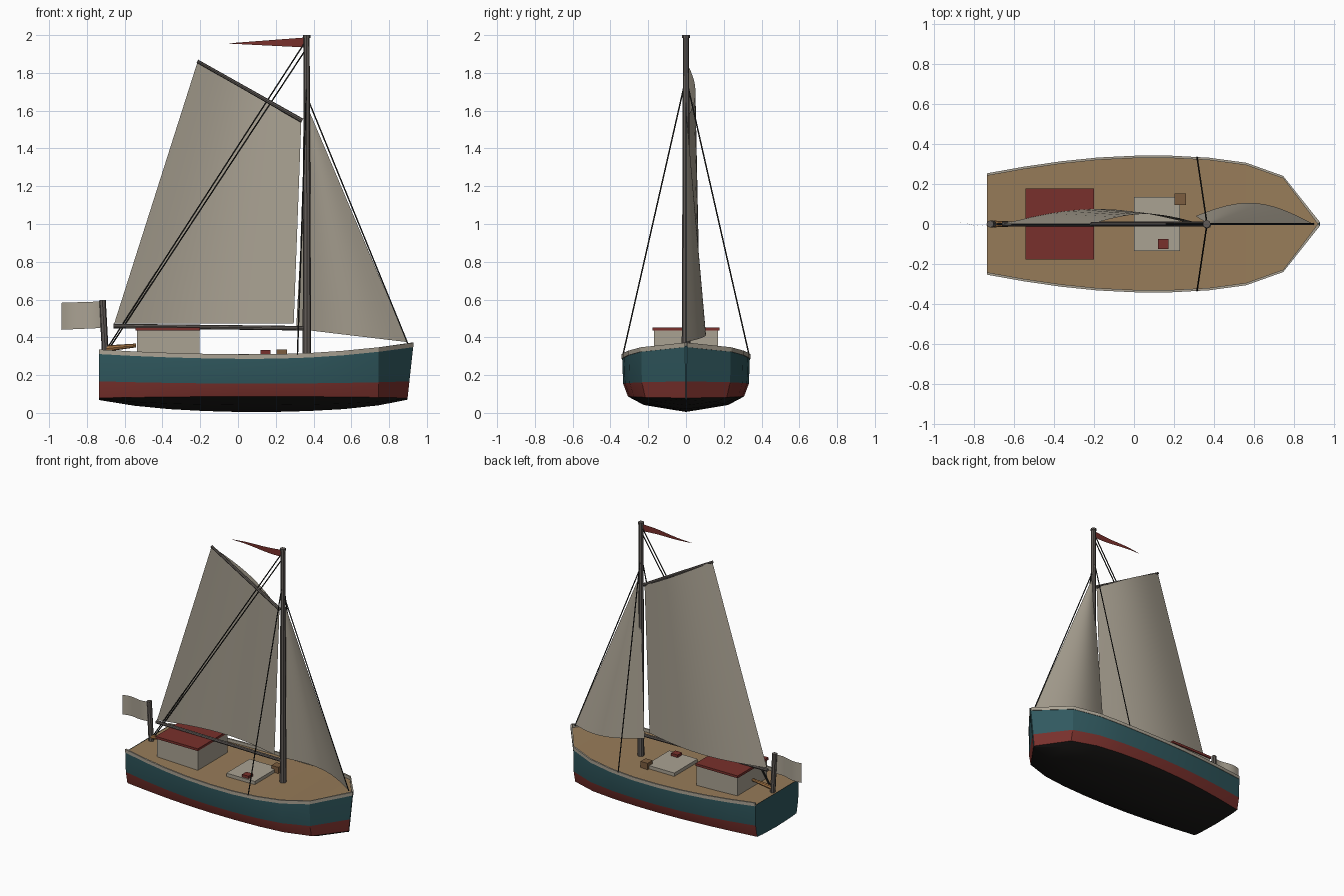
import bpy, bmesh, math
from mathutils import Vector

if "Cube" in bpy.data.objects:
    bpy.data.objects.remove(bpy.data.objects["Cube"])


def material(name, rgb):
    m = bpy.data.materials.new(name)
    m.diffuse_color = (*rgb, 1)
    m.use_nodes = True
    m.node_tree.nodes["Principled BSDF"].inputs["Base Color"].default_value = m.diffuse_color
    return m


TEAL = material("teal_paint", (0.03, 0.10, 0.115))
RED = material("red_paint", (0.19, 0.03, 0.025))
BLACK = material("black_paint", (0.012, 0.011, 0.01))
CREAM = material("cream_paint", (0.40, 0.36, 0.29))
CANVAS = material("canvas", (0.40, 0.36, 0.29))
DECK = material("deck_wood", (0.31, 0.20, 0.10))
WOOD = material("dark_wood", (0.20, 0.11, 0.05))
TILLER = material("tiller_wood", (0.38, 0.18, 0.06))
SPAR = material("spar_grey", (0.12, 0.105, 0.095))
ROPE = material("rope", (0.02, 0.02, 0.018))


def finish(name, bm, mats, smooth=False):
    mesh = bpy.data.meshes.new(name)
    bm.to_mesh(mesh)
    bm.free()
    ob = bpy.data.objects.new(name, mesh)
    bpy.context.collection.objects.link(ob)
    for m in mats:
        mesh.materials.append(m)
    if smooth:
        bpy.ops.object.select_all(action='DESELECT')
        ob.select_set(True)
        bpy.context.view_layer.objects.active = ob
        bpy.ops.object.shade_smooth_by_angle(angle=math.radians(30))
    return ob


def box(name, lo, hi, mat):
    bm = bmesh.new()
    bmesh.ops.create_cube(bm, size=1)
    for v in bm.verts:
        v.co = [lo[i] + (v.co[i] + 0.5) * (hi[i] - lo[i]) for i in range(3)]
    return finish(name, bm, [mat])


def rod(name, a, b, r1, r2, mat, sides=8):
    a, b = Vector(a), Vector(b)
    d = b - a
    bm = bmesh.new()
    bmesh.ops.create_cone(bm, cap_ends=True, segments=sides,
                          radius1=r1, radius2=r2, depth=d.length)
    bm.transform(d.to_track_quat('Z', 'Y').to_matrix().to_4x4())
    bmesh.ops.translate(bm, verts=bm.verts, vec=(a + b) / 2)
    return finish(name, bm, [mat], sides > 6)


def loft(bm, rows, mat_of=lambda j: 0, closed=False):
    """Skin neighbouring rows of points; returns the vertex rows."""
    vs = [[bm.verts.new(p) for p in r] for r in rows]
    n = len(rows[0])
    for r, s in zip(vs, vs[1:]):
        for j in range(n if closed else n - 1):
            k = (j + 1) % n
            f = bm.faces.new((r[j], s[j], s[k], r[k]))
            f.material_index = mat_of(j)
    return vs


# Hull lines: half breadth and keel height at evenly spaced stations
BREADTH = [0.25, 0.283, 0.31, 0.329, 0.338, 0.338, 0.328, 0.303, 0.237, 0.004]
KEEL = [0.068, 0.038, 0.02, 0.01, 0.005, 0.005, 0.01, 0.02, 0.04, 0.07]
STATIONS = [-0.735 + 0.185 * i for i in range(10)]


def sheer(x):
    t = (x - 0.1) / 0.83
    return 0.31 + (0.062 if t > 0 else 0.025) * t * t


def section(i):
    b, k, x = BREADTH[i], KEEL[i], STATIONS[i]
    s = sheer(x)
    t = (x - 0.1) / 0.83
    stripe, chine = 0.155 + 0.012 * t * t, max(0.087 - 0.008 * t * t, k + 0.005)
    half = [(1, s - 0.018), (0.985, stripe), (0.91, chine), (0.66, k + (chine - k) * 0.45), (0, k)]
    pts = []
    for f, z in half:
        rake = 0.033 * (s - z) / 0.3 if i == 9 else 0
        pts.append((x - rake, b * f, z))
    return pts + [(p[0], -p[1], p[2]) for p in reversed(pts[:-1])]


# Hull with waterline stripe and dark bottom
bm = bmesh.new()
rows = loft(bm, [section(i) for i in range(10)], lambda j: [0, 1, 2, 2, 2, 2, 1, 0][j])
bm.faces.new(rows[0])
bm.faces.new(rows[-1])
bmesh.ops.recalc_face_normals(bm, faces=bm.faces)
finish("hull", bm, [TEAL, RED, BLACK], True)

# Deck just below the rail
bm = bmesh.new()
loft(bm, [[(x - (0.01 if i == 9 else 0), s * max(b - 0.003, 0.002), sheer(x) - 0.022) for s in (-1, 1)]
          for i, (x, b) in enumerate(zip(STATIONS, BREADTH))])
finish("deck", bm, [DECK])

# Rail along both sides
for side, label in ((1, "left"), (-1, "right")):
    bm = bmesh.new()
    profile = []
    for i, (x, b) in enumerate(zip(STATIONS, BREADTH)):
        s, bow = sheer(x), i == 9
        inner, xi = (0 if bow else b - 0.009), x - (0.012 if bow else 0)
        profile.append([(x, side * (b + 0.003), s - 0.024), (x, side * (b + 0.003), s),
                        (xi, side * inner, s), (xi, side * inner, s - 0.024)])
    rows = loft(bm, profile, closed=True)
    bm.faces.new(rows[0])
    bmesh.ops.recalc_face_normals(bm, faces=bm.faces)
    finish("rail_" + label, bm, [CREAM])

# Cabin, hatch and deck boxes
box("cabin", (-0.535, -0.17, 0.28), (-0.205, 0.17, 0.438), CREAM)
box("cabin_roof", (-0.542, -0.178, 0.436), (-0.2, 0.178, 0.453), RED)
box("hatch", (0, -0.135, 0.275), (0.23, 0.135, 0.313), CREAM)
box("red_crate", (0.12, -0.125, 0.311), (0.173, -0.075, 0.332), RED)
box("wood_crate", (0.203, 0.095, 0.28), (0.26, 0.153, 0.336), WOOD)

# Spars
rod("mast", (0.365, 0, 0.275), (0.363, 0, 2.0), 0.023, 0.016, SPAR)
rod("mast_cap", (0.363, 0, 1.985), (0.363, 0, 2.0), 0.02, 0.02, SPAR)
rod("boom", (0.36, 0, 0.448), (-0.66, 0, 0.46), 0.012, 0.012, SPAR)
rod("gaff", (0.34, 0, 1.547), (-0.215, 0, 1.862), 0.012, 0.009, SPAR)
rod("flag_staff", (-0.702, 0, 0.31), (-0.718, 0, 0.597), 0.018, 0.018, SPAR)
rod("tiller", (-0.705, 0, 0.34), (-0.54, 0, 0.357), 0.017, 0.01, TILLER)

# Rigging
for s, label in ((1, "left"), (-1, "right")):
    rod("shroud_" + label, (0.363, s * 0.01, 1.73), (0.315, s * 0.333, 0.31), 0.004, 0.004, ROPE, 5)
rod("forestay", (0.37, 0, 1.66), (0.897, 0, 0.37), 0.004, 0.004, ROPE, 5)
rod("backstay_upper", (0.36, 0, 1.97), (-0.69, 0, 0.345), 0.004, 0.004, ROPE, 5)
rod("backstay_lower", (0.36, 0, 1.925), (-0.685, 0, 0.335), 0.004, 0.004, ROPE, 5)


def cloth(name, corners, belly_low, belly_high, mat, nu=12, nv=10, waves=1):
    """Four-cornered sheet (low left, low right, high right, high left) bulging in y."""
    a, b, c, d = map(Vector, corners)
    rows = []
    for j in range(nv + 1):
        v = j / nv
        row = []
        for i in range(nu + 1):
            u = i / nu
            p = a.lerp(b, u).lerp(d.lerp(c, u), v)
            p.y += (belly_low + (belly_high - belly_low) * v) * math.sin(math.pi * waves * u)
            row.append(p)
        rows.append(row)
    bm = bmesh.new()
    loft(bm, rows)
    bmesh.ops.remove_doubles(bm, verts=bm.verts, dist=1e-5)
    bmesh.ops.dissolve_degenerate(bm, edges=bm.edges, dist=1e-6)
    return finish(name, bm, [mat], True)


# Sails and flags
cloth("mainsail", [(-0.655, 0, 0.474), (0.295, 0, 0.474), (0.335, 0, 1.545), (-0.213, 0, 1.862)],
      0.075, 0.05, CANVAS)
cloth("jib", [(0.308, 0.04, 0.445), (0.895, 0, 0.375), (0.37, 0, 1.615), (0.37, 0, 1.615)],
      0.085, 0, CANVAS)
cloth("pennant", [(-0.045, 0, 1.955), (0.352, 0, 1.935), (0.352, 0, 1.987), (-0.045, 0, 1.957)],
      0.006, 0.006, RED, 8, 1, 2)
cloth("stern_flag", [(-0.935, 0, 0.44), (-0.712, 0, 0.45), (-0.716, 0, 0.59), (-0.935, 0, 0.583)],
      0.01, 0.01, CANVAS, 8, 1, 2)
